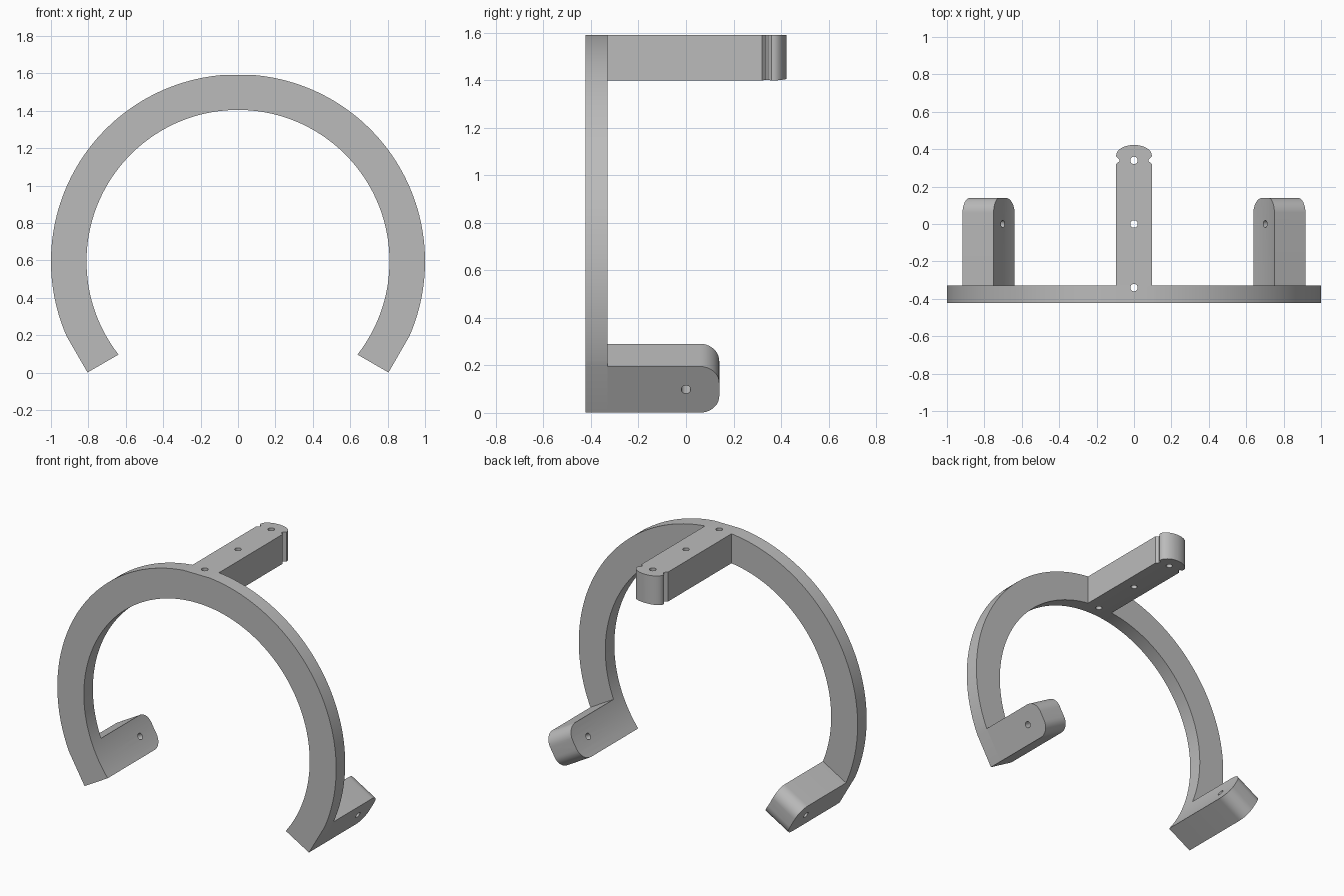
import bpy, bmesh
from math import sin, cos, asin, pi, radians, sqrt
from mathutils import Matrix, Vector

if "Cube" in bpy.data.objects:
    bpy.data.objects.remove(bpy.data.objects["Cube"])

R_OUT, R_IN, R_CORE = 1.0, 0.81, 0.7
BACK, FRONT, STEP = 0.4225, -0.4225, -0.33
HALF_TOP, HALF_SIDE = 0.095, 0.112
CENTRE = Matrix.Translation((0, 0, 0.595))
TURN = radians(120)

grey = bpy.data.materials.new("plain grey")
grey.use_nodes = True
grey.diffuse_color = (0.5, 0.5, 0.5, 1)
grey.node_tree.nodes["Principled BSDF"].inputs["Base Color"].default_value = (0.5, 0.5, 0.5, 1)


def prism(name, outline, shift, matrix):
    """Extrude a closed outline of 3D points along shift."""
    bm = bmesh.new()
    face = bm.faces.new([bm.verts.new(p) for p in outline])
    new = bmesh.ops.extrude_face_region(bm, geom=[face])["geom"]
    bmesh.ops.translate(bm, verts=[v for v in new if isinstance(v, bmesh.types.BMVert)], vec=shift)
    bmesh.ops.recalc_face_normals(bm, faces=bm.faces)
    bm.transform(matrix)
    mesh = bpy.data.meshes.new(name)
    bm.to_mesh(mesh)
    bm.free()
    ob = bpy.data.objects.new(name, mesh)
    bpy.context.collection.objects.link(ob)
    mesh.materials.append(grey)
    return ob


def arc(cx, cy, rx, ry, a0, a1, n):
    step = (a1 - a0) / n
    return [(cx + rx * cos(a0 + i * step), cy + ry * sin(a0 + i * step)) for i in range(n + 1)]


def cut(ob, cutters):
    bpy.context.view_layer.objects.active = ob
    for c in cutters:
        mod = ob.modifiers.new("cut", 'BOOLEAN')
        mod.operation, mod.solver, mod.object = 'DIFFERENCE', 'EXACT', c
        bpy.ops.object.modifier_apply(modifier=mod.name)


def spin(turn):
    return CENTRE @ Matrix.Rotation(turn, 4, 'Y')


# Open ring: arcs run between the flats behind the arms
side, top = asin(HALF_SIDE), asin(HALF_TOP)
low = -pi / 6
right_arc = arc(0, 0, R_OUT, R_OUT, low + side, pi / 2 - top, 60)
outer = [(R_OUT * cos(low - side), R_OUT * sin(low - side))] + right_arc
outer += [(-x, z) for x, z in reversed(outer)]
core_end = low - asin(HALF_SIDE / R_CORE)
inner = arc(0, 0, R_CORE, R_CORE, pi - core_end, core_end, 60)
ring = prism("ring", [(x, FRONT, z) for x, z in outer + inner], Vector((0, STEP - FRONT, 0)), CENTRE)


# Arms: plan outlines extruded along the ring radius
def arm(name, half_outline, half, turn):
    plan = half_outline + [(-x, y) for x, y in reversed(half_outline) if x > 1e-5]
    flat = sqrt(R_OUT ** 2 - half ** 2)
    return prism(name, [(x, y, R_CORE) for x, y in plan], Vector((0, 0, flat - R_CORE)), spin(turn))


notch = [(HALF_TOP, STEP), (HALF_TOP, 0.32), (0.078, 0.336), (0.078, 0.345), (HALF_TOP, 0.36)]
tip = arc(0, 0.367, HALF_TOP, BACK - 0.367, 0, pi / 2, 14)
top_arm = arm("top_arm", notch + tip, HALF_TOP, 0)
rounded = [(HALF_SIDE, STEP)] + arc(HALF_SIDE - 0.08, 0.06, 0.08, 0.08, 0, pi / 2, 10)
left_arm = arm("left_arm", rounded, HALF_SIDE, TURN)
right_arm = arm("right_arm", rounded, HALF_SIDE, -TURN)

# Cutters for the round bore and the pin holes
bore = prism("bore_cutter", [(x, -1, z) for x, z in arc(0, 0, R_IN, R_IN, 0, 2 * pi, 160)[:-1]],
             Vector((0, 2, 0)), CENTRE)


def pin(y, turn):
    ring_pts = arc(0, y, 0.02, 0.02, 0, 2 * pi, 20)[:-1]
    return prism("pin_cutter", [(x, v, 0.5) for x, v in ring_pts], Vector((0, 0, 0.8)), spin(turn))


pins = [pin(y, 0) for y in (-0.34, 0, 0.34)]
left_pin, right_pin = pin(0, TURN), pin(0, -TURN)
cut(ring, [bore, pins[0]])
cut(top_arm, [bore] + pins)
cut(left_arm, [bore, left_pin])
cut(right_arm, [bore, right_pin])
for helper in [bore, left_pin, right_pin] + pins:
    bpy.data.objects.remove(helper)

# Smooth the curves, keep the edges sharp
bpy.ops.object.select_all(action='DESELECT')
for ob in (ring, top_arm, left_arm, right_arm):
    ob.select_set(True)
bpy.context.view_layer.objects.active = ring
bpy.ops.object.shade_smooth_by_angle(angle=radians(25))
